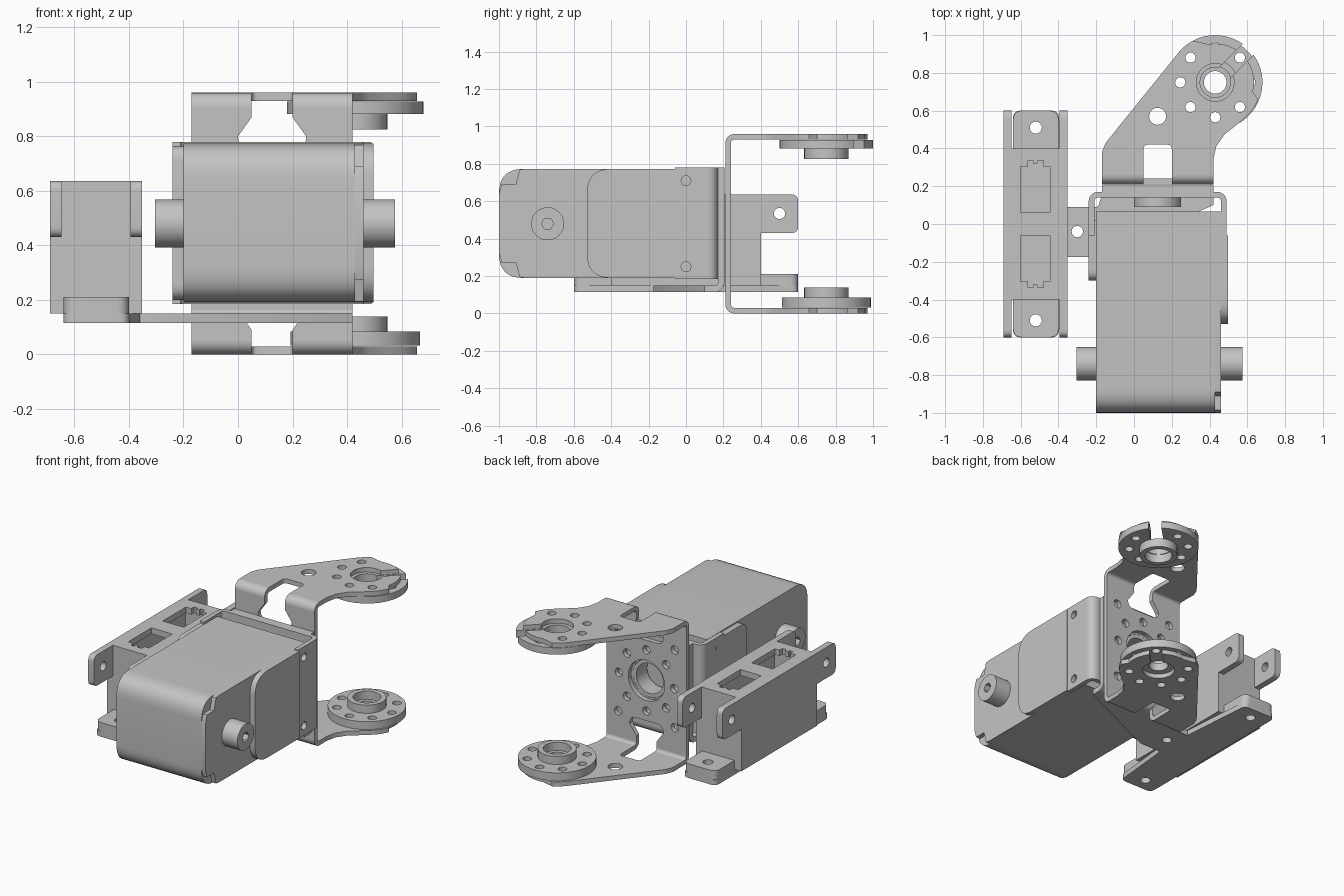
import bpy
import bmesh
import math
from mathutils import Matrix, Vector

cube = bpy.data.objects.get("Cube")
if cube:
    bpy.data.objects.remove(cube, do_unlink=True)

GREY = 0.55
mat = bpy.data.materials.new("plain grey")
mat.use_nodes = True
mat.diffuse_color = (GREY, GREY, GREY, 1)
mat.node_tree.nodes["Principled BSDF"].inputs["Base Color"].default_value = (GREY, GREY, GREY, 1)

# Local (u, v, w) directions for plates whose thickness runs along each axis
FRAMES = {"x": ((0, 1, 0), (0, 0, 1), (1, 0, 0)),
          "y": ((1, 0, 0), (0, 0, 1), (0, -1, 0)),
          "z": ((1, 0, 0), (0, 1, 0), (0, 0, 1))}


def arc(c, r, a0, a1, n=16):
    """Points on an arc, angles in degrees."""
    return [(c[0] + r * math.cos(math.radians(a0 + (a1 - a0) * i / n)),
             c[1] + r * math.sin(math.radians(a0 + (a1 - a0) * i / n))) for i in range(n + 1)]


def circle(c, r, n=24):
    return arc(c, r, 0, 360, n)[:-1]


def fillet(points):
    """Round each (u, v, radius) corner; plain (u, v) corners stay sharp."""
    out = []
    for i, p in enumerate(points):
        c = Vector(p[:2])
        if len(p) == 2:
            out.append(tuple(c))
            continue
        d1 = (Vector(points[i - 1][:2]) - c).normalized()
        d2 = (Vector(points[(i + 1) % len(points)][:2]) - c).normalized()
        t = p[2] / math.tan(d1.angle(d2) / 2)
        a, b = c + d1 * t, c + d2 * t
        for k in range(9):
            s = k / 8
            out.append(tuple(a * (1 - s) ** 2 + c * 2 * s * (1 - s) + b * s * s))
    return out


def rect(u0, v0, u1, v1, r=None):
    e = (r,) if r else ()
    return [(u0, v0) + e, (u1, v0) + e, (u1, v1) + e, (u0, v1) + e]


def plate(name, axis, lo, hi, outline, holes=()):
    """Extrude a filled outline with holes from lo to hi along an axis."""
    cu = bpy.data.curves.new(name, "CURVE")
    cu.dimensions = "2D"
    cu.fill_mode = "BOTH"
    cu.extrude = (hi - lo) / 2
    for loop in [fillet(outline)] + list(holes):
        sp = cu.splines.new("POLY")
        sp.points.add(len(loop) - 1)
        for pt, co in zip(sp.points, loop):
            pt.co = (co[0], co[1], 0, 1)
        sp.use_cyclic_u = True
    tmp = bpy.data.objects.new(name + "_curve", cu)
    bpy.context.collection.objects.link(tmp)
    deps = bpy.context.evaluated_depsgraph_get()
    me = bpy.data.meshes.new_from_object(tmp.evaluated_get(deps))
    bpy.data.objects.remove(tmp, do_unlink=True)
    bpy.data.curves.remove(cu)
    m = Matrix(FRAMES[axis]).transposed().to_4x4()
    m.translation["xyz".index(axis)] = (lo + hi) / 2
    me.transform(m)
    bm = bmesh.new()
    bm.from_mesh(me)
    bmesh.ops.remove_doubles(bm, verts=bm.verts, dist=1e-5)
    bmesh.ops.recalc_face_normals(bm, faces=bm.faces)
    bm.to_mesh(me)
    bm.free()
    me.name = name
    me.materials.clear()
    me.materials.append(mat)
    me.shade_smooth()
    me.set_sharp_from_angle(angle=math.radians(30))
    ob = bpy.data.objects.new(name, me)
    bpy.context.collection.objects.link(ob)
    return ob


def bend(name, axis, lo, hi, c, a0, r_out, r_in):
    """Quarter bend in sheet metal."""
    plate(name, axis, lo, hi, arc(c, r_out, a0, a0 + 90, 8) + arc(c, r_in, a0 + 90, a0, 8))


# ---- Motor body with notched end cap, covers and pivot bosses ----
plate("motor_body", "x", -0.2, 0.43,
      [(-1, 0.19, 0.13), (0.065, 0.19), (0.065, 0.773), (-1, 0.773, 0.13)])
top_half = [(-0.86, 0.773), (-0.89, 0.768), (-0.91, 0.69), (-0.985, 0.69), (-1, 0.64)]
low_half = [(y, 0.963 - z) for y, z in reversed(top_half)]
plate("motor_end_cap", "x", 0.43, 0.46, [(0.065, 0.19), (0.065, 0.773)] + top_half + low_half)
plate("motor_left_cover", "x", 0.46, 0.497,
      [(-0.53, 0.19, 0.13), (-0.06, 0.19), (-0.06, 0.773), (-0.53, 0.773, 0.13)])
plate("motor_right_cover", "x", -0.24, -0.2,
      [(-0.3, 0.2, 0.06), (0.02, 0.2), (0.02, 0.765), (-0.3, 0.765, 0.06)])
PIVOT = (-0.74, 0.48)
plate("left_boss", "x", 0.46, 0.575, circle(PIVOT, 0.088, 40), [circle(PIVOT, 0.033, 6)])
plate("right_boss", "x", -0.305, -0.2, circle(PIVOT, 0.088, 40), [circle(PIVOT, 0.033, 6)])

# ---- U bracket around the rear of the motor ----
MID = (0.125, 0.48)
for side, lo, cx, a0 in (("left", 0.46, 0.44, 0), ("right", -0.24, -0.19, 90)):
    plate(side + "_flange", "x", lo, lo + 0.03, rect(-0.06, 0.185, 0.12, 0.78),
          [circle((0, z), 0.026) for z in (0.25, 0.71)])
    bend(side + "_flange_bend", "z", 0.185, 0.78, (cx, 0.12), a0, 0.05, 0.02)
plate("motor_back_plate", "y", 0.14, 0.17, rect(-0.19, 0.185, 0.44, 0.78), [circle(MID, 0.11)])
plate("centre_collar", "y", 0.09, 0.205, circle(MID, 0.125, 40), [circle(MID, 0.1, 40)])

# ---- Large C bracket: drilled back plate, bends and two arms ----
bolt_ring = [circle(p, 0.028) for p in arc(MID, 0.205, 0, 315, 7)]
corner_bolts = [circle((MID[0] + sx * 0.21, MID[1] + sz * 0.26), 0.028)
                for sx in (-1, 1) for sz in (-1, 1)]
notch = [(0.2, 0.91), (0.2, 0.87), (0.25, 0.8), (0.25, 0.75, 0.05),
         (0, 0.75, 0.05), (0, 0.8), (0.05, 0.87), (0.05, 0.91)]
low_notch = [(p[0], 0.96 - p[1]) + tuple(p[2:]) for p in reversed(notch)]
plate("c_bracket_back", "y", 0.21, 0.24,
      [(0.42, 0.05), (0.42, 0.91)] + notch + [(-0.17, 0.91), (-0.17, 0.05)] + low_notch,
      [circle(MID, 0.135, 40)] + bolt_ring + corner_bolts)
for n, (x0, x1) in enumerate(((-0.17, 0.05), (0.2, 0.42)), 1):
    bend("upper_bend_%d" % n, "x", x0, x1, (0.26, 0.91), 90, 0.05, 0.02)
    bend("lower_bend_%d" % n, "x", x0, x1, (0.26, 0.05), 180, 0.05, 0.02)

HUB = (0.43, 0.75)


def slot_angle(r):
    return math.degrees(math.asin(0.04 / r))


def hub_slot(r):
    """Inner hub hole opened by a slot pointing diagonally outwards."""
    d = slot_angle(r)
    return arc(HUB, r, 45 - d, -315 + d, 32)


d = slot_angle(0.205)
arm = ([(0.2, 0.26), (0.42, 0.26), (0.42, 0.34), (0.435, 0.41), (0.48, 0.475), (0.55, 0.53)]
       + arc(HUB, 0.245, -45, -22, 4) + arc(HUB, 0.205, -14, 45 - d, 8) + hub_slot(0.1)
       + arc(HUB, 0.205, 45 + d, 100, 8) + arc(HUB, 0.25, 118, 142, 5)
       + [(-0.15, 0.43, 0.04), (-0.17, 0.38, 0.02), (-0.17, 0.26), (0.05, 0.26),
          (0.05, 0.42, 0.025), (0.2, 0.42, 0.025)])
hub_holes = [circle(p, 0.027) for p in arc(HUB, 0.185, 0, 315, 7)]
arm_holes = hub_holes[3:] + [circle((0.125, 0.57), 0.045)]
plate("lower_arm", "z", 0, 0.03, arm, arm_holes)
plate("upper_arm", "z", 0.93, 0.96, arm, arm_holes)

# ---- Output horns and collars ----
plate("lower_horn", "z", 0.032, 0.085, circle(HUB, 0.238, 56), hub_holes + [circle(HUB, 0.06)])
d = slot_angle(0.25)
plate("upper_horn", "z", 0.882, 0.928, arc(HUB, 0.25, 45 + d, 405 - d, 56) + hub_slot(0.08),
      [hub_holes[i] for i in (0, 2, 3, 4, 5, 6, 7)])
plate("lower_collar", "z", 0.085, 0.14, circle(HUB, 0.118, 40), [circle(HUB, 0.085, 32)])
plate("upper_collar", "z", 0.825, 0.882, circle(HUB, 0.118, 40), [circle(HUB, 0.085, 32)])

# ---- Connecting bracket between the motor and the side rail ----
plate("connector_upright", "y", 0.17, 0.205, rect(-0.17, 0.165, 0.42, 0.78),
      [circle(MID, 0.126, 40)] + bolt_ring)
bend("connector_bend", "x", -0.17, 0.42, (0.155, 0.165), 270, 0.05, 0.015)
plate("connector_floor", "z", 0.115, 0.15,
      [(0.42, 0.155), (-0.17, 0.155), (-0.19, 0.09, 0.02), (-0.36, 0.09), (-0.4, 0.6, 0.04),
       (-0.64, 0.6, 0.04), (-0.64, -0.6, 0.04), (-0.4, -0.6, 0.04), (-0.36, -0.175),
       (-0.2, -0.175), (0.42, 0.1)],
      [circle((-0.52, y), 0.032) for y in (-0.51, 0.51)] + [circle((-0.3, -0.04), 0.03)])

# ---- Side rail: eared walls, windowed top, end walls and mounting feet ----
half = [(0.4, 0.15), (0.4, 0.43), (0.6, 0.43, 0.04), (0.6, 0.637, 0.04)]
wall = half + [(-p[0],) + tuple(p[1:]) for p in reversed(half)]
for side, x0, x1 in (("inner", -0.395, -0.353), ("outer", -0.69, -0.648)):
    plate("rail_%s_wall" % side, "x", x0, x1, wall,
          [circle((y, 0.535), 0.03) for y in (-0.5, 0.5)])
window = [(-0.6, 0.06), (-0.445, 0.06), (-0.445, 0.305), (-0.48, 0.305), (-0.48, 0.335),
          (-0.51, 0.335), (-0.51, 0.32), (-0.535, 0.32), (-0.535, 0.335), (-0.56, 0.335),
          (-0.56, 0.305), (-0.6, 0.305)]
plate("rail_top", "z", 0.597, 0.637, rect(-0.65, -0.4, -0.393, 0.4),
      [window, [(x, -y) for x, y in reversed(window)]])
for end, s in (("back", 1), ("front", -1)):
    y0, y1 = sorted((s * 0.37, s * 0.4))
    plate("rail_%s_end" % end, "y", y0, y1, rect(-0.65, 0.15, -0.393, 0.6))
    plate("rail_%s_foot" % end, "z", 0.15, 0.21,
          [(-0.64, s * 0.39), (-0.4, s * 0.39), (-0.4, s * 0.6, 0.05), (-0.64, s * 0.6, 0.05)],
          [circle((-0.52, s * 0.51), 0.032)])
